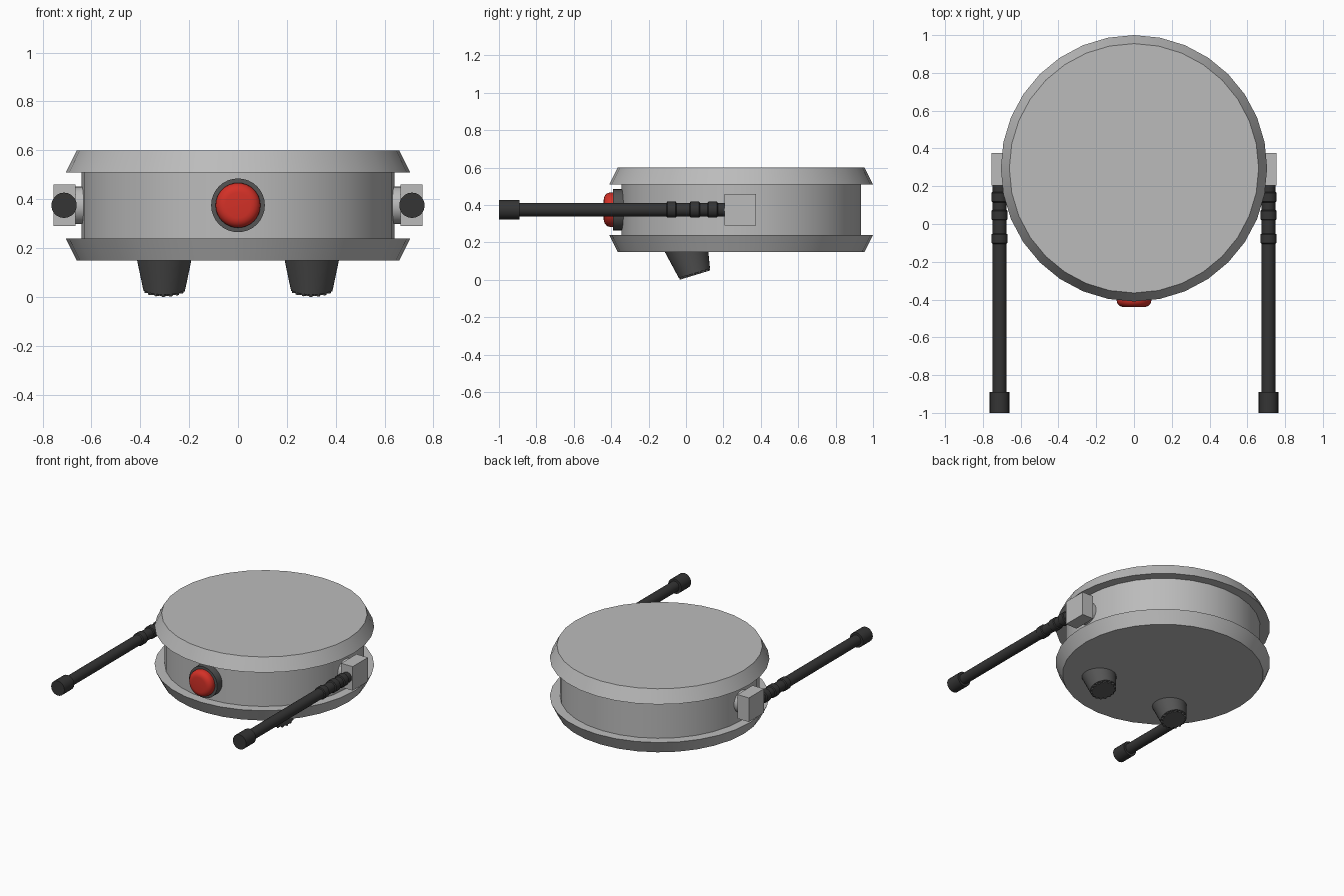
import bpy, bmesh, math
from mathutils import Vector

if "Cube" in bpy.data.objects:
    bpy.data.objects.remove(bpy.data.objects["Cube"])


def material(name, rgb):
    m = bpy.data.materials.new(name)
    m.diffuse_color = (*rgb, 1)
    m.use_nodes = True
    m.node_tree.nodes["Principled BSDF"].inputs["Base Color"].default_value = m.diffuse_color
    return m


LIGHT = material("light grey", (0.50, 0.50, 0.50))
DARK = material("dark grey", (0.09, 0.09, 0.09))
BLACK = material("soft black", (0.035, 0.035, 0.035))
RED = material("red", (0.65, 0.03, 0.02))


def finish(name, bm, mat):
    bmesh.ops.recalc_face_normals(bm, faces=bm.faces)
    me = bpy.data.meshes.new(name)
    bm.to_mesh(me)
    bm.free()
    me.materials.append(mat)
    ob = bpy.data.objects.new(name, me)
    bpy.context.collection.objects.link(ob)
    bpy.ops.object.select_all(action='DESELECT')
    ob.select_set(True)
    bpy.context.view_layer.objects.active = ob
    bpy.ops.object.shade_smooth_by_angle(angle=math.radians(30))
    return ob


def lathe(name, mat, origin, axis, profile, n=32, teeth=0.0):
    """Revolve (radius, height) pairs about an axis; teeth notches the radius."""
    rot = Vector(axis).to_track_quat('Z', 'Y')
    bm = bmesh.new()
    rings = []
    for r, h in profile:
        ring = []
        for i in range(n):
            a = 2 * math.pi * i / n
            rr = r - (teeth if i % 4 > 1 else 0)
            p = Vector((rr * math.cos(a), rr * math.sin(a), h))
            ring.append(bm.verts.new(rot @ p + Vector(origin)))
        rings.append(ring)
    for lo, hi in zip(rings, rings[1:]):
        for i in range(n):
            j = (i + 1) % n
            bm.faces.new((lo[i], lo[j], hi[j], hi[i]))
    bm.faces.new(rings[0])
    bm.faces.new(rings[-1])
    return finish(name, bm, mat)


def box(name, mat, centre, size):
    bm = bmesh.new()
    bmesh.ops.create_cube(bm, size=1)
    for v in bm.verts:
        v.co = Vector([c + s * k for c, s, k in zip(centre, size, v.co)])
    return finish(name, bm, mat)


CY, CZ = 0.295, 0.375      # body centre
UP, FRONT = (0, 0, 1), (0, -1, 0)

# Round body: two bevelled plates around a narrower drum
lathe("lower_plate", LIGHT, (0, CY, 0), UP, [(0.66, 0.15), (0.705, 0.24)])
lathe("drum", LIGHT, (0, CY, 0), UP, [(0.64, 0.235), (0.64, 0.515)])
lathe("upper_plate", LIGHT, (0, CY, 0), UP, [(0.705, 0.51), (0.66, 0.60)])

# Front lamp
lathe("lamp_ring", DARK, (0, 0, CZ), FRONT, [(0.11, 0.31), (0.11, 0.39)])
dome = [(0.092, 0.385), (0.092, 0.405)]
dome += [(0.052 + 0.04 * math.cos(a), 0.405 + 0.035 * math.sin(a))
         for a in [math.radians(d) for d in (18, 36, 54, 72, 90)]]
lathe("lamp_lens", RED, (0, 0, CZ), FRONT, dome)

for s, side in ((-1, "left"), (1, "right")):
    # Arm mount
    lathe(side + "_pivot", LIGHT, (0, 0.29, CZ), (s, 0, 0),
          [(0.077, 0.60), (0.077, 0.67)], 24)
    box(side + "_mount", LIGHT, (s * 0.71, 0.29, CZ), (0.09, 0.17, 0.17))

    # Rod with three collars and a thicker tip
    rod = [(0.036, -0.22)]
    for start, end in ((-0.17, -0.115), (-0.075, -0.02), (0.05, 0.105)):
        rod += [(0.036, start), (0.043, start + 0.005),
                (0.043, end - 0.005), (0.036, end)]
    rod += [(0.036, 0.90)]
    lathe(side + "_rod", BLACK, (s * 0.712, 0, CZ), FRONT, rod, 20)
    lathe(side + "_rod_tip", BLACK, (s * 0.712, 0, CZ), FRONT,
          [(0.052, 0.89), (0.052, 1.0)], 20)

    # Tilted nozzle with a toothed end
    tilt = math.radians(17)
    axis = (0, math.sin(tilt), -math.cos(tilt))
    end = (s * 0.302, 0.045, 0.035)
    lathe(side + "_nozzle", DARK, end, axis, [(0.124, -0.185), (0.087, 0)])
    lathe(side + "_nozzle_teeth", DARK, end, axis,
          [(0.085, -0.01), (0.085, 0.010)], 64, teeth=0.012)
